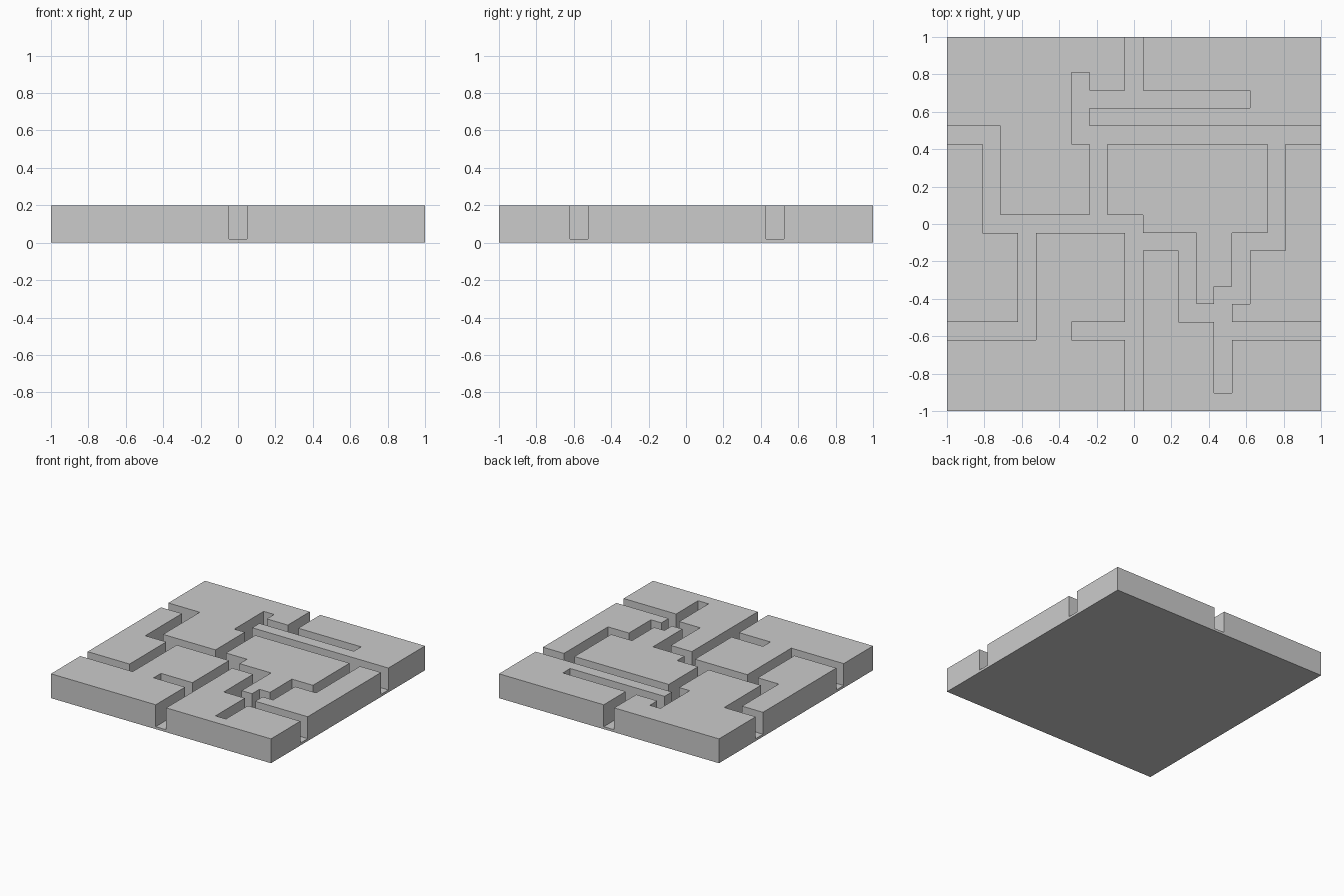
import bpy, bmesh

if "Cube" in bpy.data.objects:
    bpy.data.objects.remove(bpy.data.objects["Cube"])

N = 21                 # maze grid cells per side
S = 2 / N
BASE_TOP, BLOCK_BOTTOM, BLOCK_TOP = 0.02, 0.03, 0.2

# corridors as inclusive cell ranges: column from, column to, row from, row to
corridors = [
    (10, 10, 18, 20), (7, 16, 17, 17), (7, 7, 15, 18), (7, 20, 15, 15),
    (18, 18, 9, 15), (16, 18, 9, 9), (16, 16, 6, 9), (15, 16, 6, 6),
    (13, 15, 5, 5), (13, 13, 5, 9), (10, 13, 9, 9), (15, 15, 1, 6),
    (15, 20, 4, 4), (10, 10, 0, 10), (2, 10, 10, 10), (8, 8, 10, 15),
    (2, 2, 10, 15), (0, 2, 15, 15), (4, 4, 4, 10), (0, 4, 4, 4), (7, 10, 4, 4),
]
open_cells = {(i, j) for a, b, c, d in corridors
              for i in range(a, b + 1) for j in range(c, d + 1)}


def wall_layer(name, z0, z1, inset=0.0):
    """Extrude every closed cell into solid blocks, optionally shrunk inward."""
    bm = bmesh.new()
    verts = {}

    def corner(i, j):
        if (i, j) not in verts:
            verts[i, j] = bm.verts.new((-1 + i * S, -1 + j * S, z0))
        return verts[i, j]

    for i in range(N):
        for j in range(N):
            if (i, j) not in open_cells:
                bm.faces.new([corner(i, j), corner(i + 1, j),
                              corner(i + 1, j + 1), corner(i, j + 1)])
    if inset:
        rim = bmesh.ops.inset_region(bm, faces=bm.faces[:], thickness=inset,
                                     use_boundary=True, use_even_offset=True)
        bmesh.ops.delete(bm, geom=rim["faces"], context="FACES")
    top = bmesh.ops.extrude_face_region(bm, geom=bm.faces[:], use_keep_orig=True)
    bmesh.ops.translate(bm, vec=(0, 0, z1 - z0),
                        verts=[g for g in top["geom"] if isinstance(g, bmesh.types.BMVert)])
    bmesh.ops.recalc_face_normals(bm, faces=bm.faces[:])
    bmesh.ops.dissolve_limit(bm, angle_limit=0.01, verts=bm.verts[:], edges=bm.edges[:])
    mesh = bpy.data.meshes.new(name)
    bm.to_mesh(mesh)
    bm.free()
    obj = bpy.data.objects.new(name, mesh)
    bpy.context.collection.objects.link(obj)
    return obj


# floor slab
bpy.ops.mesh.primitive_cube_add(size=2, location=(0, 0, BASE_TOP / 2))
floor = bpy.context.object
floor.name = "floor_slab"
floor.scale.z = BASE_TOP / 2

# recessed necks under the blocks, then the maze blocks themselves
wall_layer("wall_necks", BASE_TOP, BLOCK_BOTTOM, inset=0.03)
wall_layer("maze_blocks", BLOCK_BOTTOM, BLOCK_TOP)
